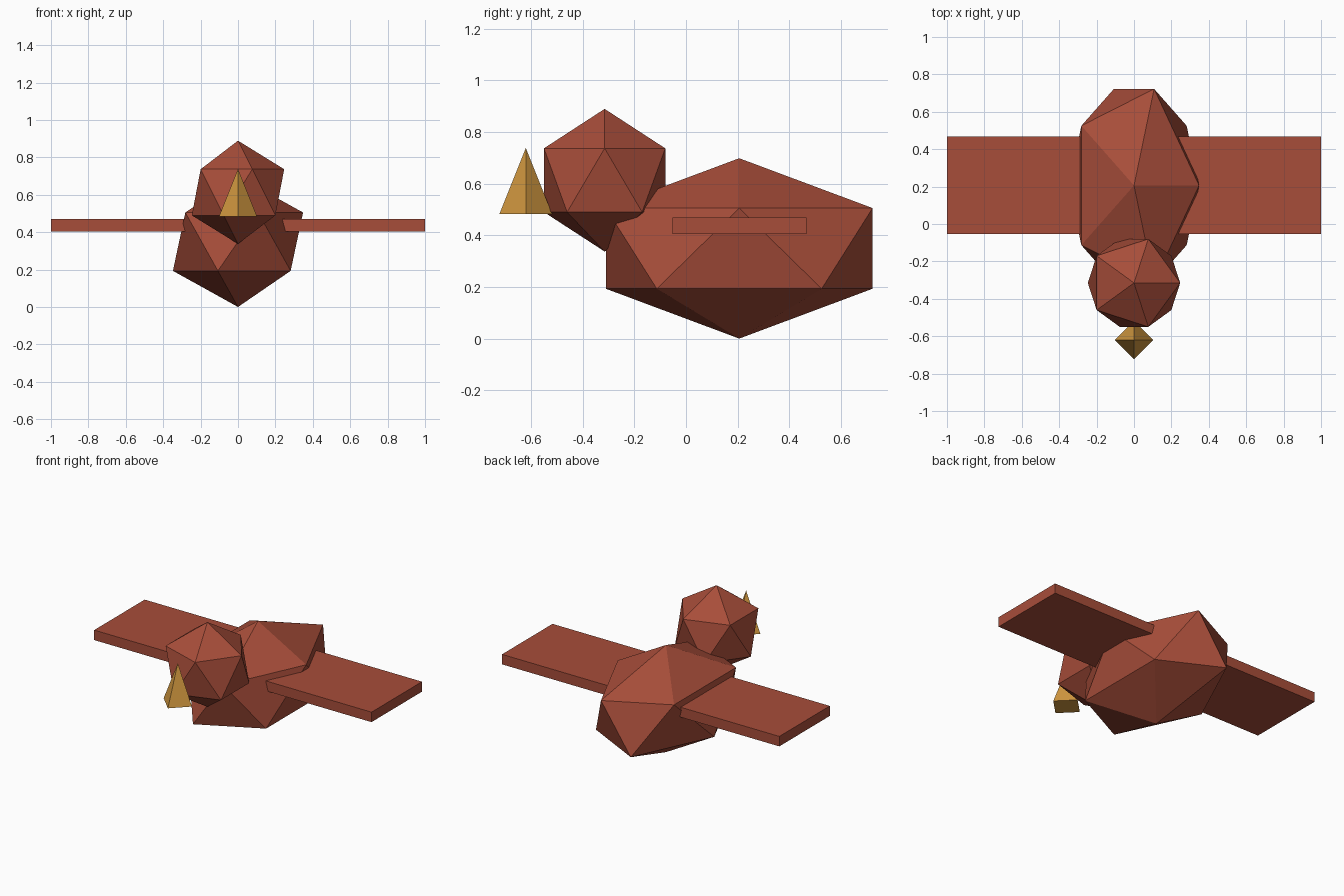
import bpy

if "Cube" in bpy.data.objects:
    bpy.data.objects.remove(bpy.data.objects["Cube"])


def material(name, color):
    m = bpy.data.materials.new(name)
    m.diffuse_color = (*color, 1.0)
    m.use_nodes = True
    m.node_tree.nodes["Principled BSDF"].inputs["Base Color"].default_value = m.diffuse_color
    return m


red = material("brick red", (0.39, 0.075, 0.042))
gold = material("golden yellow", (0.63, 0.31, 0.05))


def finish(name, mat, scale=(1, 1, 1)):
    ob = bpy.context.object
    ob.name = name
    ob.scale = scale
    ob.data.materials.append(mat)
    bpy.ops.object.transform_apply(location=False, rotation=False, scale=True)
    return ob


# Body: stretched icosahedron
bpy.ops.mesh.primitive_ico_sphere_add(subdivisions=1, radius=1, location=(0, 0.206, 0.349))
finish("body", red, (0.389, 0.607, 0.349))

# Head: plain icosahedron
bpy.ops.mesh.primitive_ico_sphere_add(subdivisions=1, radius=0.276, location=(0, -0.315, 0.613))
finish("head", red)

# Wings: flat slabs running from inside the body outwards
for side, label in ((-1, "left_wing"), (1, "right_wing")):
    bpy.ops.mesh.primitive_cube_add(size=1, location=(side * 0.6, 0.207, 0.437))
    finish(label, red, (0.8, 0.52, 0.065))

# Beak: upright four-sided cone
bpy.ops.mesh.primitive_cone_add(vertices=4, radius1=0.102, radius2=0, depth=0.255,
                                location=(0, -0.62, 0.61))
finish("beak", gold)
